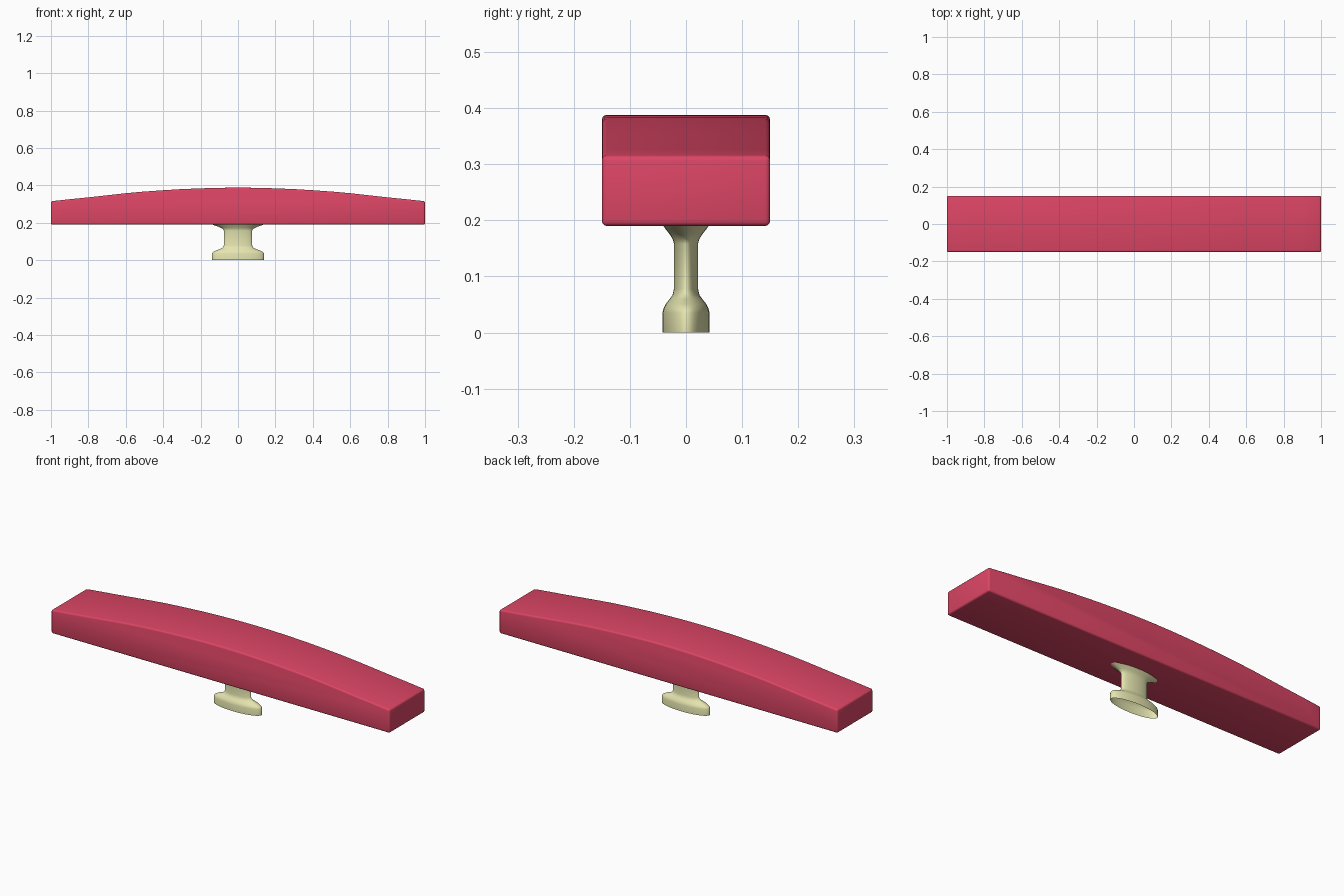
import bpy, bmesh, math

if "Cube" in bpy.data.objects:
    bpy.data.objects.remove(bpy.data.objects["Cube"])


def make_object(name, bm, color, angle):
    bmesh.ops.recalc_face_normals(bm, faces=bm.faces[:])
    me = bpy.data.meshes.new(name)
    bm.to_mesh(me)
    bm.free()
    ob = bpy.data.objects.new(name, me)
    bpy.context.collection.objects.link(ob)
    mat = bpy.data.materials.new(name + "_colour")
    mat.diffuse_color = color
    mat.use_nodes = True
    mat.node_tree.nodes["Principled BSDF"].inputs["Base Color"].default_value = mat.diffuse_color
    me.materials.append(mat)
    bpy.ops.object.select_all(action='DESELECT')
    ob.select_set(True)
    bpy.context.view_layer.objects.active = ob
    bpy.ops.object.shade_smooth_by_angle(angle=math.radians(angle))
    return ob


# Grip bar: arched side profile extruded along y, edges rounded
half = [(0, .388), (.1, .387), (.2, .384), (.3, .380), (.4, .374), (.5, .367),
        (.6, .358), (.7, .347), (.8, .336), (.9, .326), (1, .315)]
top = [(-x, z) for x, z in reversed(half[1:])] + half
profile = top + [(1, .19), (-1, .19)]
bm = bmesh.new()
face = bm.faces.new([bm.verts.new((x, -.15, z)) for x, z in profile])
ext = bmesh.ops.extrude_face_region(bm, geom=[face])
moved = [v for v in ext["geom"] if isinstance(v, bmesh.types.BMVert)]
bmesh.ops.translate(bm, verts=moved, vec=(0, .3, 0))
bm.normal_update()
bmesh.ops.recalc_face_normals(bm, faces=bm.faces[:])
sharp = [e for e in bm.edges if e.calc_face_angle(0) > math.radians(40)]
bmesh.ops.bevel(bm, geom=sharp, offset=.009, segments=3, profile=.5, affect='EDGES')
make_object("grip_bar", bm, (.72, .06, .13, 1), 50)

# Stem: oval lathe with a wide foot, narrow neck and flared top, open below
rings = [(.139, .042, 0), (.139, .042, .035), (.134, .040, .043), (.120, .036, .051),
         (.095, .029, .060), (.082, .024, .067), (.076, .0215, .078),
         (.076, .0215, .158), (.080, .0235, .166), (.095, .029, .175),
         (.120, .036, .184), (.138, .041, .191)]
N = 48
bm = bmesh.new()
loops = [[bm.verts.new((rx * math.cos(2 * math.pi * i / N),
                        ry * math.sin(2 * math.pi * i / N), z)) for i in range(N)]
         for rx, ry, z in rings]
for a, b in zip(loops, loops[1:]):
    for i in range(N):
        j = (i + 1) % N
        bm.faces.new((a[i], a[j], b[j], b[i]))
make_object("stem", bm, (.78, .78, .43, 1), 50)
